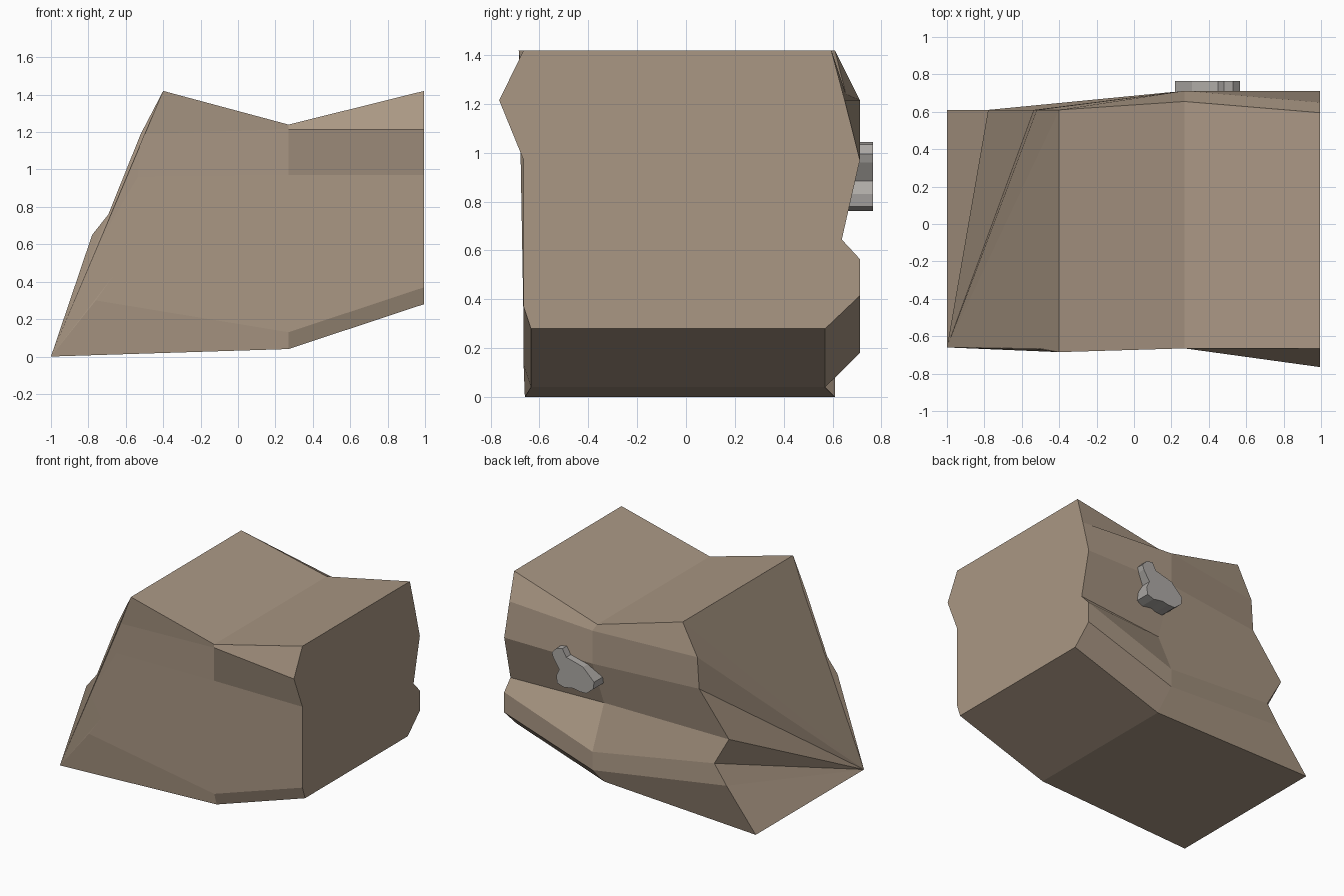
import bpy, bmesh

if "Cube" in bpy.data.objects:
    bpy.data.objects.remove(bpy.data.objects["Cube"])


def material(name, rgb):
    m = bpy.data.materials.new(name)
    m.diffuse_color = (*rgb, 1)
    m.use_nodes = True
    m.node_tree.nodes["Principled BSDF"].inputs["Base Color"].default_value = m.diffuse_color
    return m


def finish(name, bm, mat):
    me = bpy.data.meshes.new(name)
    bm.to_mesh(me)
    bm.free()
    me.materials.append(mat)
    ob = bpy.data.objects.new(name, me)
    bpy.context.collection.objects.link(ob)
    return ob


# Rock block: three cross-sections lofted along x, seven rows front and back
left_x = [-1, -.76, -.66, -.78, -.535, -.52, -.4]
left_z = [0, .30, .44, .65, .96, 1.19, 1.42]
left_front_y = [-.66, -.663, -.663, -.663, -.663, -.667, -.685]

mid_front = [(-.635, .04), (-.665, .13), (-.665, .32), (-.665, .63),
             (-.665, .97), (-.665, 1.215), (-.665, 1.24)]
mid_back = [(.57, .04), (.712, .18), (.712, .316), (.576, .628),
            (.712, .97), (.712, 1.215), (.655, 1.24)]
right_front = [(-.635, .28), (-.665, .37), (-.665, .57), (-.665, .65),
               (-.665, .97), (-.765, 1.215), (-.665, 1.42)]
right_back = [(.57, .28), (.712, .415), (.712, .565), (.638, .645),
              (.712, .97), (.65, 1.215), (.595, 1.42)]

left = list(zip(left_x, left_front_y, left_z))
left += [(x, .61, z) for x, z in zip(left_x[::-1], left_z[::-1])]
middle = [(.27, y, z) for y, z in mid_front + mid_back[::-1]]
right = [(.995, y, z) for y, z in right_front + right_back[::-1]]

bm = bmesh.new()
rings = [[bm.verts.new(p) for p in ring] for ring in (left, middle, right)]
n = len(left)
for a, b in zip(rings, rings[1:]):
    for j in range(n):
        k = (j + 1) % n
        bm.faces.new((a[j], b[j], b[k], a[k]))
# jagged left end fans out from its lower front corner
for j in range(1, n - 1):
    bm.faces.new((rings[0][0], rings[0][j], rings[0][j + 1]))
bm.faces.new(rings[2][::-1])
finish("rock_block", bm, material("brown_stone", (.40, .31, .23)))

# Small flat pebble set into the back
outline = [(.555, .96), (.567, .995), (.53, 1.035), (.48, 1.045), (.448, .99),
           (.375, .972), (.31, .954), (.22, .866), (.227, .812), (.284, .765),
           (.342, .765), (.39, .775), (.47, .762), (.522, .78), (.53, .832),
           (.506, .884)]
bm = bmesh.new()
base = bm.faces.new([bm.verts.new((x, .62, z)) for x, z in outline])
ext = bmesh.ops.extrude_face_region(bm, geom=[base], use_keep_orig=True)
moved = [v for v in ext["geom"] if isinstance(v, bmesh.types.BMVert)]
bmesh.ops.translate(bm, vec=(0, .145, 0), verts=moved)
bmesh.ops.recalc_face_normals(bm, faces=bm.faces)
finish("back_pebble", bm, material("grey_stone", (.42, .40, .38)))
